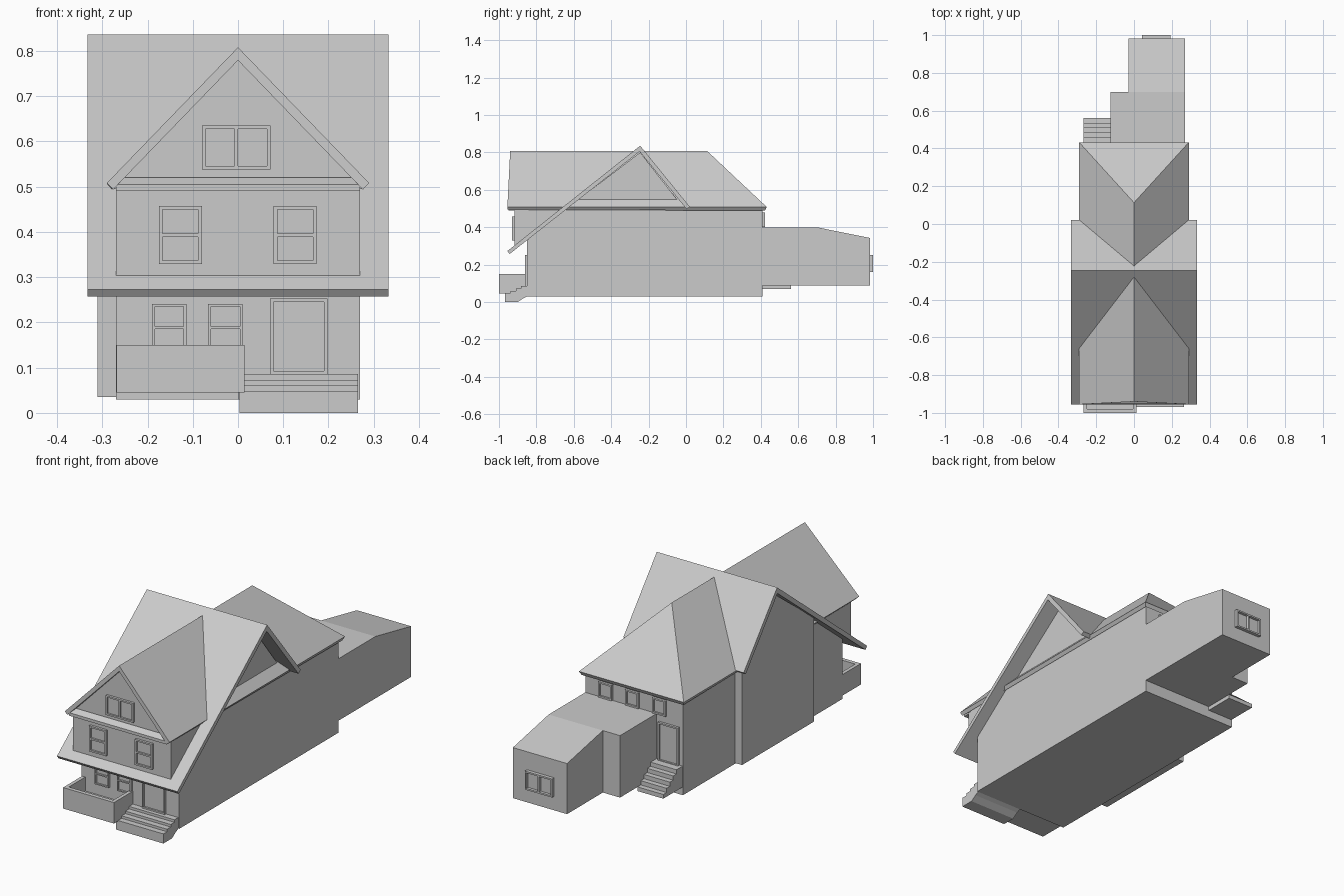
import bpy, bmesh

if "Cube" in bpy.data.objects:
    bpy.data.objects.remove(bpy.data.objects["Cube"])


def finish(name, bm):
    bmesh.ops.recalc_face_normals(bm, faces=bm.faces[:])
    me = bpy.data.meshes.new(name)
    bm.to_mesh(me)
    bm.free()
    ob = bpy.data.objects.new(name, me)
    bpy.context.collection.objects.link(ob)
    return ob


def add_prism(bm, profile, x0, x1):
    """Extrude a (y, z) profile from x0 to x1."""
    vs = [bm.verts.new((x0, y, z)) for y, z in profile]
    f = bm.faces.new(vs)
    res = bmesh.ops.extrude_face_region(bm, geom=[f])
    moved = [v for v in res["geom"] if isinstance(v, bmesh.types.BMVert)]
    bmesh.ops.translate(bm, verts=moved, vec=(x1 - x0, 0, 0))


def add_box(bm, x0, x1, y0, y1, z0, z1):
    add_prism(bm, [(y0, z0), (y1, z0), (y1, z1), (y0, z1)], x0, x1)


def prism(name, profile, x0, x1):
    bm = bmesh.new()
    add_prism(bm, profile, x0, x1)
    return finish(name, bm)


def boxes(name, *dims):
    bm = bmesh.new()
    for d in dims:
        add_box(bm, *d)
    return finish(name, bm)


def opening(name, x0, x1, z0, z1, wall, out, split=None, t=0.008, depth=0.012):
    """Framed window or door on a wall; out is -1 (front) or 1 (back)."""
    def ys(d):
        return sorted((wall - out * 0.005, wall + out * d))
    fy, py = ys(depth), ys(0.003)
    parts = [(x0, x0 + t, *fy, z0, z1), (x1 - t, x1, *fy, z0, z1),
             (x0 + t, x1 - t, *fy, z0, z0 + t), (x0 + t, x1 - t, *fy, z1 - t, z1),
             (x0 + t, x1 - t, *py, z0 + t, z1 - t)]
    xm, zm = (x0 + x1) / 2, (z0 + z1) / 2
    if split == "rail":
        parts.append((x0 + t, x1 - t, *fy, zm - t / 2, zm + t / 2))
    if split == "post":
        parts.append((xm - t / 2, xm + t / 2, *fy, z0 + t, z1 - t))
    boxes(name, *parts)


# Main walls, with the front cut to sit under the sloping roof
prism("main_walls", [(-0.85, 0.03), (0.41, 0.03), (0.41, 0.5), (-0.64, 0.5), (-0.85, 0.33)], -0.27, 0.27)
# Side bay rising into the left gable, and the recessed right gable wall
prism("side_bay", [(-0.57, 0.035), (0.0, 0.035), (0.0, 0.495), (-0.245, 0.80), (-0.57, 0.555)], -0.31, -0.2)
prism("right_gable_wall", [(-0.6, 0.5), (-0.01, 0.5), (-0.245, 0.80), (-0.6, 0.53)], 0.1, 0.25)
# Upper front room standing on the roof slope
prism("upper_front_walls", [(-0.917, 0.285), (-0.917, 0.5), (-0.62, 0.5), (-0.62, 0.53)], -0.27, 0.27)

# Cross roof slab
prism("cross_roof", [(-0.955, 0.273), (-0.245, 0.836), (0.02, 0.51), (0.003, 0.497),
                     (-0.248, 0.805), (-0.943, 0.257)], -0.333, 0.333)

# Long roof: front gable, hipped back
bm = bmesh.new()
fl, fr, bl, br, rf, rb = [bm.verts.new(c) for c in (
    (-0.29, -0.955, 0.508), (0.29, -0.955, 0.508), (-0.29, 0.432, 0.508),
    (0.29, 0.432, 0.508), (0, -0.94, 0.808), (0, 0.113, 0.808))]
for face in ((fl, rf, rb, bl), (fr, br, rb, rf), (bl, rb, br)):
    bm.faces.new(face)
roof = finish("long_roof", bm)
if roof.data.polygons[0].normal.z < 0:
    roof.data.flip_normals()
mod = roof.modifiers.new("thickness", "SOLIDIFY")
mod.thickness = 0.02
mod.offset = -1
mod.use_even_offset = True

# Front gable wall and the band beneath it
bm = bmesh.new()
tri = [bm.verts.new(c) for c in ((-0.275, -0.92, 0.495), (0.275, -0.92, 0.495), (0, -0.92, 0.785))]
res = bmesh.ops.extrude_face_region(bm, geom=[bm.faces.new(tri)])
bmesh.ops.translate(bm, verts=[v for v in res["geom"] if isinstance(v, bmesh.types.BMVert)], vec=(0, 0.02, 0))
finish("front_gable_wall", bm)
prism("gable_band", [(-0.95, 0.49), (-0.9, 0.49), (-0.9, 0.52), (-0.925, 0.52), (-0.95, 0.505)], -0.27, 0.27)

# Rear extensions
boxes("rear_extension", (-0.125, 0.27, 0.40, 0.70, 0.09, 0.40))
prism("rear_lean_to", [(0.70, 0.09), (0.983, 0.09), (0.983, 0.343), (0.70, 0.40)], -0.03, 0.27)

# Porch floor and parapet
boxes("porch_floor", (-0.26, 0.01, -0.985, -0.845, 0.045, 0.08), (0.0, 0.265, -0.875, -0.845, 0.03, 0.085))
boxes("porch_parapet", (-0.268, 0.014, -1.0, -0.98, 0.045, 0.15),
      (-0.268, -0.25, -0.98, -0.85, 0.045, 0.15), (-0.004, 0.014, -0.98, -0.85, 0.045, 0.15))


def stairs(name, x0, x1, y_start, run, z_start, rise, count, under):
    """Stepped profile climbing from y_start; under closes the bottom."""
    pts = []
    for i in range(count):
        y, z = y_start + run * i, z_start + rise * i
        pts += [(y, z), (y, z + rise)]
    prism(name, pts + under, x0, x1)


# Front steps and back steps
pts = [(-0.968, 0.0)]
for i in range(4):
    pts += [(-0.968 + 0.029 * i, 0.048 + 0.0125 * i), (-0.968 + 0.029 * (i + 1), 0.048 + 0.0125 * i)]
prism("front_steps", pts + [(-0.85, 0.03), (-0.87, 0.02), (-0.9, 0.0)], 0.003, 0.265)
stairs("back_steps", -0.268, -0.125, 0.562, -0.026, 0.07, 0.021, 5, [(0.405, 0.175), (0.405, 0.07)])

# Front windows and door
for n, x in enumerate((-0.19, -0.066)):
    opening(f"lower_window_{n}", x, x + 0.076, 0.135, 0.241, -0.85, -1, "rail", 0.006)
for n, x in enumerate((-0.175, 0.079)):
    opening(f"upper_window_{n}", x, x + 0.095, 0.329, 0.457, -0.917, -1, "rail")
opening("gable_window", -0.08, 0.072, 0.538, 0.635, -0.92, -1, "post")
opening("front_door", 0.071, 0.198, 0.085, 0.253, -0.85, -1)

# Back windows and door
for n, x in enumerate((-0.18, -0.03, 0.118)):
    opening(f"back_window_{n}", x, x + 0.073, 0.402, 0.48, 0.41, 1)
opening("lean_to_window", 0.042, 0.192, 0.16, 0.253, 0.983, 1, "post", depth=0.017)
opening("back_door", -0.25, -0.138, 0.17, 0.365, 0.41, 1)
